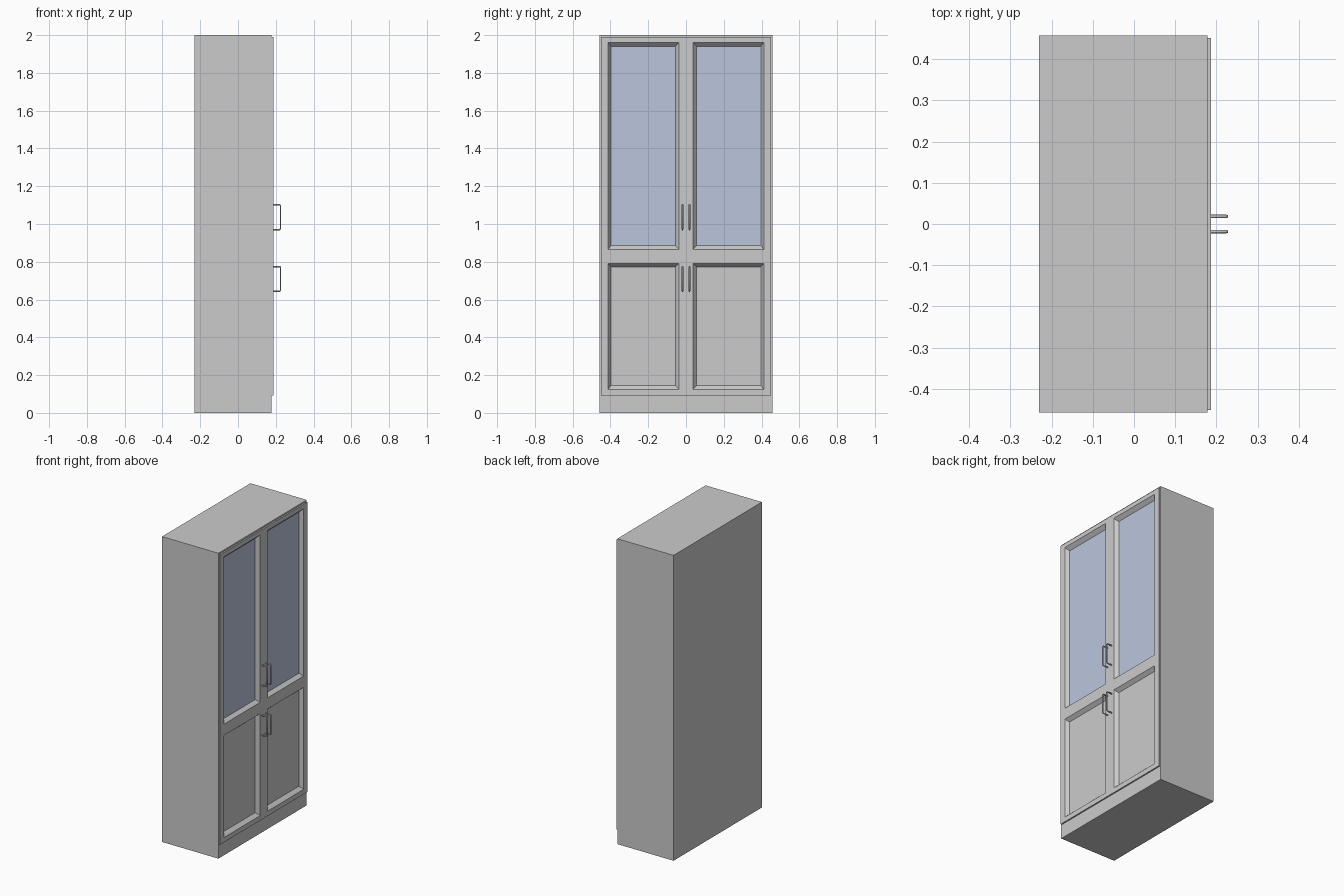
import bpy, bmesh

if "Cube" in bpy.data.objects:
    bpy.data.objects.remove(bpy.data.objects["Cube"])

W, H = 0.457, 2.0            # half width, height
BACK, BODY, DOOR = -0.23, 0.178, 0.187   # back, carcass front, door front
RECESS = 0.164               # depth of the sunk panels


def mesh_object(name, bm):
    bmesh.ops.recalc_face_normals(bm, faces=bm.faces[:])
    me = bpy.data.meshes.new(name)
    bm.to_mesh(me)
    bm.free()
    ob = bpy.data.objects.new(name, me)
    bpy.context.collection.objects.link(ob)
    return ob


def box(name, x0, x1, y0, y1, z0, z1):
    bm = bmesh.new()
    bmesh.ops.create_cube(bm, size=1)
    for v in bm.verts:
        v.co.x = x0 + (v.co.x + 0.5) * (x1 - x0)
        v.co.y = y0 + (v.co.y + 0.5) * (y1 - y0)
        v.co.z = z0 + (v.co.z + 0.5) * (z1 - z0)
    return mesh_object(name, bm)


def door(name, outer, opening, inner, solid):
    """Framed door made of nested rectangular rings with a sloped moulding."""
    bm = bmesh.new()
    back = 0.15
    rings = []
    for x, (y0, y1, z0, z1) in ((back, outer), (DOOR, outer), (DOOR, opening),
                                (RECESS, inner), (back, inner)):
        rings.append([bm.verts.new((x, y, z)) for y, z in
                      ((y0, z0), (y1, z0), (y1, z1), (y0, z1))])
    if solid:
        rings = rings[:4]
        for v in [v for v in bm.verts if v.co.x == back][4:]:
            bm.verts.remove(v)
        bm.faces.new(rings[0])
        bm.faces.new(rings[-1])
        pairs = list(zip(rings, rings[1:]))
    else:
        pairs = list(zip(rings, rings[1:] + rings[:1]))
    for a, b in pairs:
        for i in range(4):
            j = (i + 1) % 4
            bm.faces.new((a[i], a[j], b[j], b[i]))
    return mesh_object(name, bm)


def handle(name, y, z0, z1):
    """Thin bar pull swept along a bracket-shaped path."""
    x0, x1, c = DOOR - 0.004, 0.225, 0.004
    pts = [(x0, z0), (x1 - c, z0), (x1, z0 + c),
           (x1, z1 - c), (x1 - c, z1), (x0, z1)]
    cu = bpy.data.curves.new(name, 'CURVE')
    cu.dimensions = '3D'
    cu.bevel_depth = 0.004
    cu.bevel_resolution = 2
    cu.use_fill_caps = True
    sp = cu.splines.new('POLY')
    sp.points.add(len(pts) - 1)
    for p, (x, z) in zip(sp.points, pts):
        p.co = (x, y, z, 1)
    ob = bpy.data.objects.new(name, cu)
    bpy.context.collection.objects.link(ob)


glass = bpy.data.materials.new("blue_glass")
glass.diffuse_color = (0.50, 0.56, 0.72, 1)
glass.use_nodes = True
glass.node_tree.nodes["Principled BSDF"].inputs["Base Color"].default_value = glass.diffuse_color

# Carcass: one closed shell hollowed from the front, plinth at the bottom
bm = bmesh.new()
loops = []
for x, y, z0, z1 in ((BACK, W, 0, H), (BODY, W, 0, H),
                     (BODY, 0.451, 0.092, 1.99), (BACK + 0.015, 0.451, 0.092, 1.99)):
    loops.append([bm.verts.new((x, a, b)) for a, b in
                  ((-y, z0), (y, z0), (y, z1), (-y, z1))])
for a, b in zip(loops, loops[1:]):
    for i in range(4):
        j = (i + 1) % 4
        bm.faces.new((a[i], a[j], b[j], b[i]))
bm.faces.new(loops[0])
bm.faces.new(loops[-1])
mesh_object("carcass", bm)


def span(s, a, b, z0, z1):
    return (*sorted((s * a, s * b)), z0, z1)


# Two glazed doors above two panelled doors, each with a bar handle
for side, s in (("left", -1), ("right", 1)):
    door(f"upper_door_{side}", span(s, 0, 0.451, 0.83, 1.99),
         span(s, 0.037, 0.413, 0.866, 1.962), span(s, 0.056, 0.397, 0.885, 1.94), False)
    pane = box(f"glass_pane_{side}", RECESS - 0.006, RECESS,
               *span(s, 0.056, 0.397, 0.885, 1.94))
    pane.data.materials.append(glass)
    door(f"lower_door_{side}", span(s, 0, 0.451, 0.092, 0.83),
         span(s, 0.037, 0.413, 0.124, 0.792), span(s, 0.056, 0.397, 0.145, 0.773), True)
    handle(f"upper_handle_{side}", s * 0.0185, 0.97, 1.102)
    handle(f"lower_handle_{side}", s * 0.0185, 0.644, 0.774)
